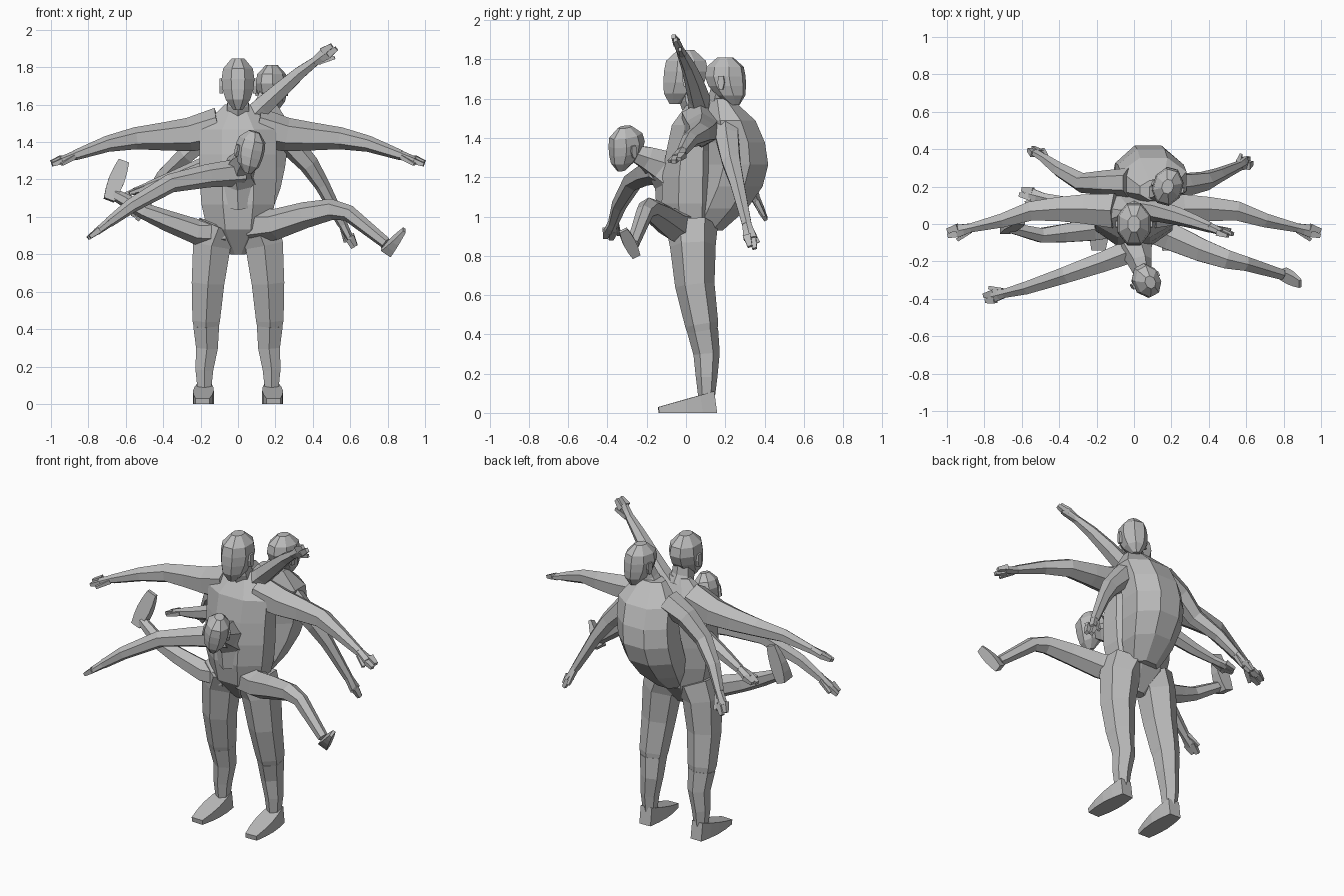
import bpy, bmesh, math
from mathutils import Vector, Matrix, Euler

cube = bpy.data.objects.get("Cube")
if cube:
    bpy.data.objects.remove(cube, do_unlink=True)

clay = bpy.data.materials.new("grey_clay")
clay.use_nodes = True
clay.diffuse_color = (0.5, 0.5, 0.5, 1)
clay.node_tree.nodes["Principled BSDF"].inputs["Base Color"].default_value = clay.diffuse_color

RIGHTWARD, BACK, UP = Vector((1, 0, 0)), Vector((0, 1, 0)), Vector((0, 0, 1))
FRONT = -BACK


def loft(name, sections, ref=BACK, sides=6, matrix=Matrix(), level=False):
    """Skin a path of (centre, half width, half depth) sections with flat faces."""
    bm = bmesh.new()
    last = len(sections) - 1
    # A square ring reaches its half sizes at the middle of its sides
    grow = math.sqrt(2) if sides == 4 else 1.06
    rings = []
    for i, (centre, wide, deep) in enumerate(sections):
        before, after = sections[max(i - 1, 0)][0], sections[min(i + 1, last)][0]
        tangent = UP if level else (after - before).normalized()
        across = tangent.cross(ref).normalized()
        outward = across.cross(tangent)
        ring = []
        for k in range(sides):
            angle = math.tau * (k + 0.5) / sides
            offset = across * wide * math.cos(angle) + outward * deep * math.sin(angle)
            ring.append(bm.verts.new(centre + grow * offset))
        rings.append(ring)
    for lower, upper in zip(rings, rings[1:]):
        for k in range(sides):
            n = (k + 1) % sides
            bm.faces.new((lower[k], lower[n], upper[n], upper[k]))
    bm.faces.new(rings[0])
    bm.faces.new(rings[-1])
    bm.transform(matrix)
    bmesh.ops.recalc_face_normals(bm, faces=bm.faces)
    mesh = bpy.data.meshes.new(name)
    bm.to_mesh(mesh)
    bm.free()
    mesh.materials.append(clay)
    bpy.context.collection.objects.link(bpy.data.objects.new(name, mesh))


def limb(name, path, thick, thin, ref=UP):
    """Tube that tapers evenly from one end of the path to the other."""
    sections = []
    for i, point in enumerate(path):
        radius = thick + (thin - thick) * i / (len(path) - 1)
        sections.append((Vector(point), radius, radius))
    loft(name, sections, ref)


def hand(name, path, thumb_side, ref):
    """Flat palm, two finger groups and a thumb, in line with the forearm."""
    wrist = Vector(path[-1])
    reach = (wrist - Vector(path[-2])).normalized() * 0.14
    side = (thumb_side - thumb_side.project(reach)).normalized()

    def finger(part, start, end, shift_start, shift_end, size):
        sections = []
        for step in (0, 0.6, 1):
            along = start + (end - start) * step
            shift = shift_start + (shift_end - shift_start) * step
            width = size * (1 - 0.4 * step)
            sections.append((wrist + reach * along + side * shift, width, width * 0.8))
        loft(name + part, sections, ref, 4)

    palm = [(wrist + reach * f, 0.025 + 0.02 * f, 0.024 - 0.01 * f) for f in (-0.1, 0.3, 0.6)]
    loft(name + "_palm", palm, ref)
    finger("_outer_fingers", 0.5, 0.95, -0.02, -0.015, 0.02)
    finger("_inner_fingers", 0.5, 1, 0.015, 0.015, 0.02)
    finger("_thumb", 0.1, 0.7, 0.015, 0.05, 0.015)


def arm(name, path, thick, thumb_side, ref=UP):
    limb(name + "_arm", path, thick, 0.026, ref)
    hand(name + "_hand", path, thumb_side, ref)


def foot(name, heel, toe, ref):
    """Wedge that is tall at the heel and low at the toe."""
    heel, toe = Vector(heel), Vector(toe)
    size = (toe - heel).length
    sections = []
    for step in range(5):
        f = step / 4
        width = size * (0.13 + 0.06 * math.sin(math.pi * f))
        sections.append((heel.lerp(toe, f), width, size * (0.19 - 0.14 * f)))
    loft(name, sections, ref, 4)


def torso(name, base, top, bow, width, depth, profile):
    """Trunk of level rings; the profile scales each ring and the bow curves the spine."""
    base, top = Vector(base), Vector(top)
    sections = []
    for i, factor in enumerate(profile):
        t = i / (len(profile) - 1)
        centre = base.lerp(top, t) + BACK * bow * math.sin(math.pi * t)
        sections.append((centre, width * factor, depth * factor * (1 - 0.4 * t * t)))
    loft(name, sections, BACK, 8, level=True)


def head(name, centre, scale, turn):
    """Faceted head with a narrow forward chin and ears, facing the front before turning."""
    angles = Euler([math.radians(a) for a in turn])
    matrix = Matrix.LocRotScale(Vector(centre), angles, Vector.Fill(3, scale))
    skull = []
    for step in range(6):
        t = -0.95 + 0.38 * step
        jaw = max(-t, 0)
        girth = math.sqrt(1 - abs(t) ** 3)
        middle = UP * 0.145 * t + FRONT * 0.06 * jaw
        skull.append((middle, 0.09 * girth * (1 - 0.3 * jaw), 0.115 * girth * (1 - 0.4 * jaw)))
    loft(name, skull, BACK, 8, matrix, level=True)
    for label, side in (("left", 1), ("right", -1)):
        lobe = RIGHTWARD * side * 0.09
        ear = [(lobe + UP * h, 0.01, w) for h, w in ((-0.05, 0.01), (-0.01, 0.02), (0.03, 0.015))]
        loft(f"{name}_{label}_ear", ear, BACK, 4, matrix)


# Main standing figure
torso("main_torso", (0, 0.03, 0.8), (0, 0.06, 1.6), -0.02, 0.21, 0.165,
      (0.2, 0.8, 0.95, 1, 1, 1, 0.35))
limb("main_neck", [(0, 0.06, 1.54), (0, 0.03, 1.6), (0, 0.02, 1.68)], 0.07, 0.055, BACK)
head("main_head", (0, 0, 1.71), 1, (0, 0, 0))
for label, s in (("left", 1), ("right", -1)):
    arm("main_" + label, [(0.1 * s, 0.07, 1.48), (0.26 * s, 0.08, 1.44), (0.4 * s, 0.08, 1.43),
        (0.55 * s, 0.07, 1.42), (0.7 * s, 0.02, 1.39), (0.87 * s, -0.02, 1.33)], 0.1, FRONT - UP * 0.5)
    limb(f"standing_{label}_thigh", [(0.1 * s, 0.03, 0.95), (0.14 * s, 0.035, 0.85),
         (0.16 * s, 0.045, 0.65), (0.17 * s, 0.08, 0.45), (0.17 * s, 0.09, 0.38)], 0.125, 0.065, BACK)
    limb(f"standing_{label}_shin", [(0.17 * s, 0.085, 0.42), (0.166 * s, 0.105, 0.3),
         (0.18 * s, 0.105, 0.18), (0.18 * s, 0.105, 0.08)], 0.075, 0.04, BACK)
    foot(f"standing_{label}_foot", (0.18 * s, 0.15, 0.055), (0.19 * s, -0.14, 0.015), UP)

# Figure fused to the back, facing away
torso("back_torso", (0.03, 0.1, 0.93), (0.12, 0.18, 1.6), 0.12, 0.18, 0.18,
      (0.5, 0.8, 0.95, 1, 1, 1, 0.5))
limb("back_neck", [(0.11, 0.17, 1.54), (0.14, 0.17, 1.6), (0.17, 0.19, 1.68)], 0.06, 0.05, BACK)
head("back_head", (0.18, 0.2, 1.69), 0.88, (0, 0, 165))
arm("back_left", [(0.17, 0.2, 1.49), (0.27, 0.21, 1.4), (0.38, 0.23, 1.28), (0.45, 0.26, 1.17),
    (0.56, 0.31, 0.96)], 0.075, BACK - RIGHTWARD, RIGHTWARD)
arm("back_right", [(-0.03, 0.22, 1.5), (-0.16, 0.22, 1.44), (-0.28, 0.22, 1.33), (-0.4, 0.29, 1.22),
    (-0.48, 0.35, 1.1)], 0.075, RIGHTWARD, BACK)

# Figure emerging from the chest
limb("front_chest", [(0, -0.02, 1.08), (0, -0.06, 1.2), (0.01, -0.13, 1.26), (0.03, -0.2, 1.3),
     (0.05, -0.28, 1.33)], 0.13, 0.04, BACK)
head("front_head", (0.06, -0.3, 1.35), 0.8, (12, 10, 28))
arm("front_right", [(0.02, -0.13, 1.24), (-0.16, -0.2, 1.22), (-0.36, -0.27, 1.18),
    (-0.57, -0.34, 1.06), (-0.69, -0.37, 0.97)], 0.07, BACK)
arm("raised_left", [(0.04, 0.08, 1.5), (0.13, 0.07, 1.59), (0.24, 0.04, 1.69), (0.33, 0.01, 1.77),
    (0.41, -0.02, 1.83)], 0.065, RIGHTWARD, BACK)
arm("rear_right", [(-0.05, 0.05, 1.3), (-0.2, 0.08, 1.26), (-0.36, 0.11, 1.2), (-0.48, 0.14, 1.16)],
    0.06, FRONT)

# Raised bent legs
limb("raised_left_leg", [(0.08, -0.01, 0.95), (0.2, -0.07, 0.96), (0.36, -0.14, 1.01),
     (0.5, -0.19, 1.04), (0.59, -0.21, 1.02), (0.79, -0.27, 0.86)], 0.09, 0.03)
foot("raised_left_foot", (0.79, -0.26, 0.81), (0.89, -0.32, 0.93), RIGHTWARD)
limb("raised_right_leg", [(-0.08, 0, 0.92), (-0.22, -0.03, 0.92), (-0.38, -0.05, 0.98),
     (-0.5, -0.06, 1.03), (-0.66, -0.02, 1.12)], 0.075, 0.03)
foot("raised_right_foot", (-0.69, -0.01, 1.09), (-0.61, 0.01, 1.3), BACK)
